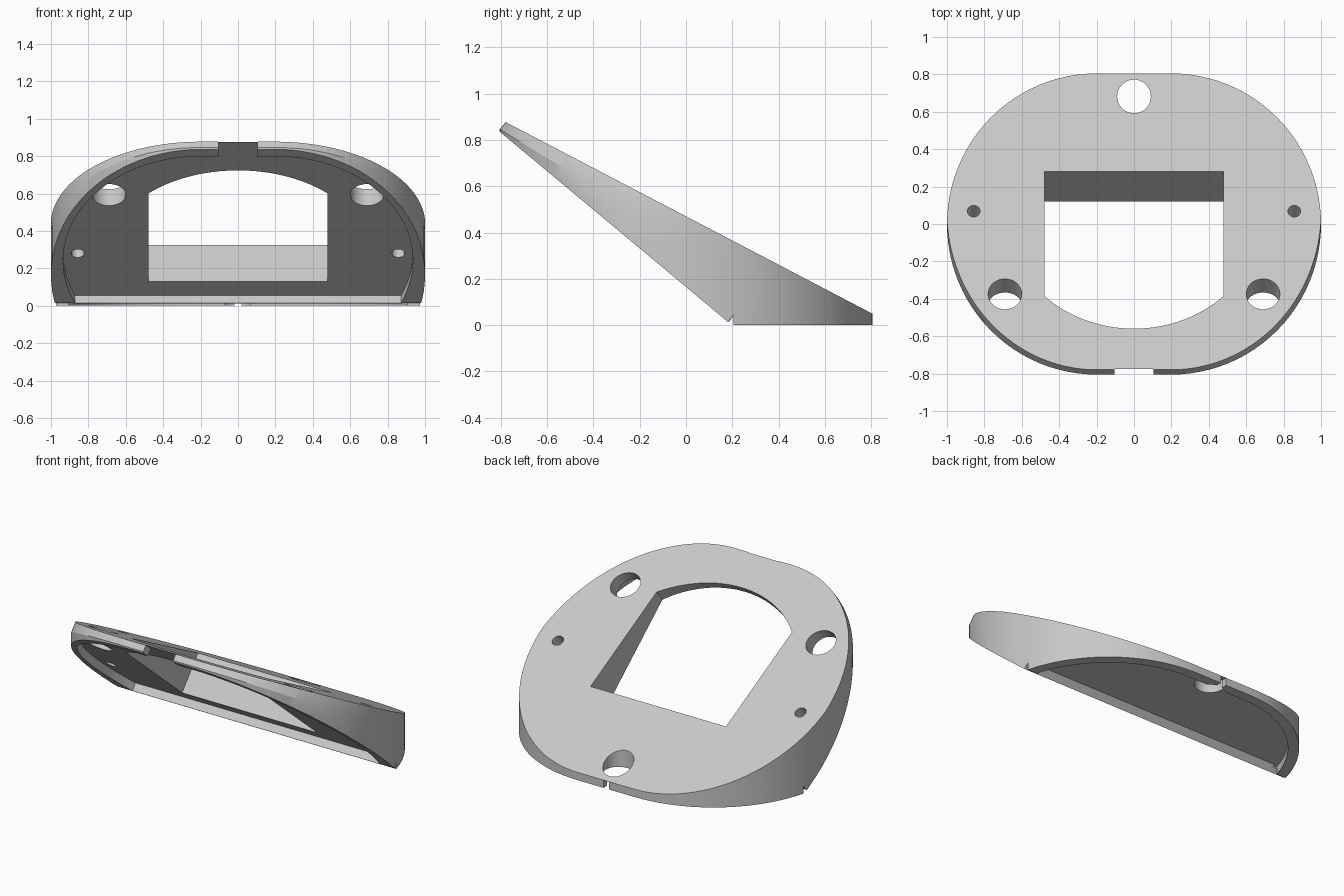
import bpy, bmesh
from math import asin, sin, cos, pi, radians
from mathutils import Matrix, Vector

cube = bpy.data.objects.get("Cube")
if cube:
    bpy.data.objects.remove(cube)

grey = bpy.data.materials.new("light grey plastic")
grey.use_nodes = True
grey.diffuse_color = (0.58, 0.58, 0.58, 1)
grey.node_tree.nodes["Principled BSDF"].inputs["Base Color"].default_value = (0.58, 0.58, 0.58, 1)


def frame(x_axis, y_axis, z_axis, origin=(0, 0, 0)):
    m = Matrix((x_axis, y_axis, z_axis)).transposed().to_4x4()
    m.translation = origin
    return m


# Working frames: flat rear floor, sloping front floor, and side profile
FLAT = Matrix.Identity(4)
SLOPE = frame((-1, 0, 0), (0, -0.768, 0.64), (0, 0.64, 0.768), (0, 0.18, 0.015))
SIDE = frame((0, 1, 0), (0, 0, 1), (1, 0, 0))
HINGE_Y = 0.205
CENTRE = 0.354      # centre line of the sloping half, along the slope
FLOOR = 0.05        # depth of the shallow underside recesses
RIM = 0.065


def outline(rx, ry, centre, cut, n=48):
    """Rounded outline with a flat middle, chopped straight at cut."""
    start = asin((cut - centre) / ry)
    half = []
    for i in range(n + 1):
        a = start + (pi / 2 - start) * i / n
        half.append((0.2 + rx * cos(a), centre + ry * sin(a)))
    return half + [(-x, y) for x, y in reversed(half)]


def rect(w, y0, y1):
    return [(w, y0), (w, y1), (-w, y1), (-w, y0)]


def circle(x, y, r, n=40):
    return [(x + r * cos(2 * pi * i / n), y + r * sin(2 * pi * i / n)) for i in range(n)]


def prism(name, points, matrix, z0, z1):
    """Closed extrusion of a profile in a working frame."""
    bm = bmesh.new()
    low, high = ([bm.verts.new((x, y, z)) for x, y in points] for z in (z0, z1))
    bm.faces.new(low)
    bm.faces.new(high)
    for i in range(len(points)):
        bm.faces.new((low[i - 1], low[i], high[i], high[i - 1]))
    bm.transform(matrix)
    bmesh.ops.recalc_face_normals(bm, faces=bm.faces)
    mesh = bpy.data.meshes.new(name)
    bm.to_mesh(mesh)
    bm.free()
    mesh.materials.append(grey)
    obj = bpy.data.objects.new(name, mesh)
    bpy.context.collection.objects.link(obj)
    return obj


def combine(target, tool, operation):
    bpy.context.view_layer.objects.active = target
    mod = target.modifiers.new("cut", 'BOOLEAN')
    mod.operation, mod.solver, mod.object = operation, 'EXACT', tool
    bpy.ops.object.modifier_apply(modifier=mod.name)
    bpy.data.objects.remove(tool)


# Wedge body: side profile with a notch under the hinge, trimmed by the
# upright rounded outline and by the tilted front outline
profile = [(0.9, 0), (HINGE_Y, 0), (HINGE_Y, 0.045), (0.18, 0.015), (-0.98, 0.982)]
body = prism("wedge_body", profile, SIDE, -1.2, 1.2)
combine(body, prism("trim", outline(0.8, 0.805, 0, -0.805), FLAT, -0.2, 1.5), 'INTERSECT')
tilted = [(1.001, -1)] + outline(0.801, 0.935, CENTRE, CENTRE) + [(-1.001, -1)]
combine(body, prism("trim", tilted, SLOPE, -0.2, 1.5), 'INTERSECT')

# Window with a curved front edge, concentric with the front outline
R = 0.693
side = asin(0.478 / R)
arc = [(R * sin(side - 2 * side * i / 32), CENTRE + R * cos(side - 2 * side * i / 32))
       for i in range(33)]
window = [(0.478, 0.121)] + arc + [(-0.478, 0.121)]

# Recesses, window, holes and rim gaps
cutters = [
    (outline(0.8 - RIM, 0.805 - RIM, 0, HINGE_Y - 0.004), FLAT, -0.1, FLOOR),
    (outline(0.8 - RIM, 0.935 - RIM, CENTRE, -0.004), SLOPE, -0.1, FLOOR),
    (window, SLOPE, -0.07, 1),
    (circle(0, 0.682, 0.09), FLAT, -0.15, 1),
    (rect(0.105, 1.0, 1.5), SLOPE, -0.12, FLOOR - 0.001),
    (rect(0.02, 0.7, 0.9), FLAT, -0.12, FLOOR - 0.002),
]
for s in (-1, 1):
    cutters.append((circle(s * 0.69, 0.843, 0.09), SLOPE, -0.15, 1))
    cutters.append((circle(s * 0.857, CENTRE, 0.034), SLOPE, -0.15, 1))
for points, matrix, z0, z1 in cutters:
    combine(body, prism("cutter", points, matrix, z0, z1), 'DIFFERENCE')

# Thin lip between the two recesses
lip = prism("hinge_lip", rect(0.88, -0.005, 0), SLOPE, 0, FLOOR + 0.002)

for obj in (body, lip):
    bpy.ops.object.select_all(action='DESELECT')
    obj.select_set(True)
    bpy.context.view_layer.objects.active = obj
    bpy.ops.object.shade_smooth_by_angle(angle=radians(25))
